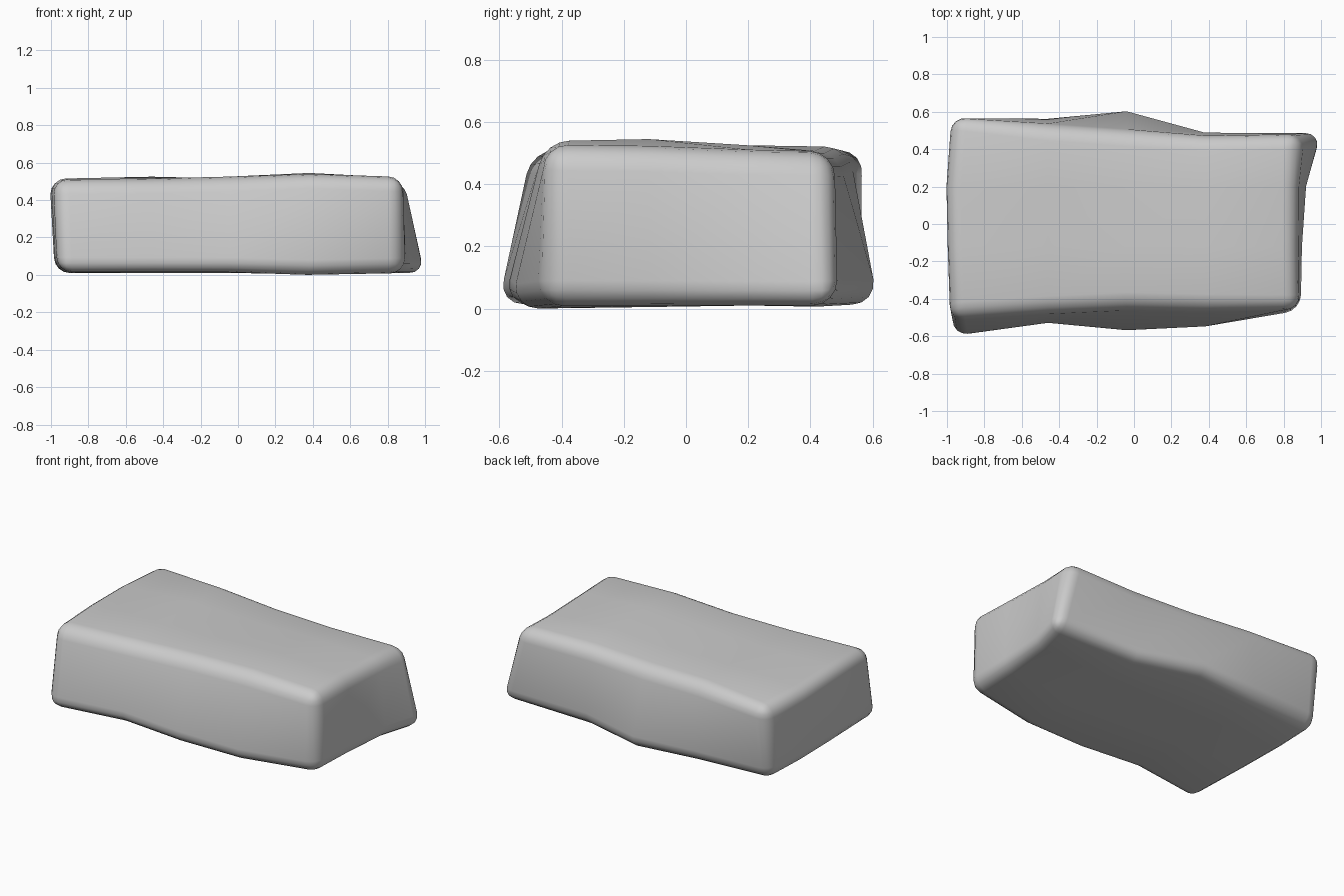
import bpy
import bmesh

cube = bpy.data.objects.get("Cube")
if cube:
    bpy.data.objects.remove(cube, do_unlink=True)

stone = bpy.data.materials.new("stone_grey")
stone.use_nodes = True
colour = (0.6, 0.6, 0.6, 1)
stone.diffuse_color = colour
stone.node_tree.nodes["Principled BSDF"].inputs["Base Color"].default_value = colour

# Uneven outline: each layer has its side edges by length, its ends by width, and heights
mid_x = (-0.46, -0.04, 0.38)
mid_y = (-0.12, 0.2)
bottom = dict(
    front=(-0.615, -0.545, -0.585, -0.555, -0.46),
    back=(0.52, 0.56, 0.615, 0.5, 0.485),
    left=(-0.965, -0.975, -0.98, -0.975),
    right=(0.89, 0.905, 0.935, 1.02),
    height=[(0.015, 0.01, 0.01, 0.015)] * 3 + [(0, 0.005, 0.01, 0.01), (0.01, 0.01, 0.01, 0.01)])
top = dict(
    front=(-0.5, -0.465, -0.445, -0.455, -0.46),
    back=(0.585, 0.525, 0.495, 0.47, 0.48),
    left=(-0.985, -1.0, -1.005, -0.975),
    right=(0.885, 0.875, 0.875, 0.885),
    height=[(0.51, 0.515, 0.51, 0.505), (0.515, 0.515, 0.525, 0.52), (0.525, 0.525, 0.515, 0.505),
            (0.54, 0.545, 0.525, 0.505), (0.525, 0.52, 0.51, 0.505)])

bm = bmesh.new()


def add_layer(layer):
    rows = []
    for i in range(5):
        ys = (layer["front"][i], *mid_y, layer["back"][i])
        row = []
        for j, y in enumerate(ys):
            x = (layer["left"][j], *mid_x, layer["right"][j])[i]
            row.append(bm.verts.new((x, y, layer["height"][i][j])))
        rows.append(row)
    return rows


low, high = add_layer(bottom), add_layer(top)

# Upper and lower faces
for grid in (low, high):
    for i in range(4):
        for j in range(3):
            bm.faces.new((grid[i][j], grid[i + 1][j], grid[i + 1][j + 1], grid[i][j + 1]))

# Side walls around the rim
rim = ([(i, 0) for i in range(4)] + [(4, j) for j in range(3)]
       + [(i, 3) for i in range(4, 0, -1)] + [(0, j) for j in range(3, 0, -1)])
edges = set()
for (a, b), (c, d) in zip(rim, rim[1:] + rim[:1]):
    wall = bm.faces.new((low[a][b], low[c][d], high[c][d], high[a][b]))
    edges.update(e for e in wall.edges
                 if e.verts[0] in low[a] + low[c] and e.verts[1] in low[a] + low[c]
                 or e.verts[0] in high[a] + high[c] and e.verts[1] in high[a] + high[c])
edges.update(bm.edges.get((low[i][j], high[i][j])) for i in (0, 4) for j in (0, 3))
bmesh.ops.recalc_face_normals(bm, faces=bm.faces)

# Worn, rounded edges
bmesh.ops.bevel(bm, geom=list(edges), offset=0.08, offset_type='OFFSET',
                segments=4, profile=0.5, affect='EDGES', clamp_overlap=True)
for face in bm.faces:
    face.smooth = True

mesh = bpy.data.meshes.new("stone_slab")
bm.to_mesh(mesh)
bm.free()
mesh.materials.append(stone)
slab = bpy.data.objects.new("stone_slab", mesh)
bpy.context.collection.objects.link(slab)
